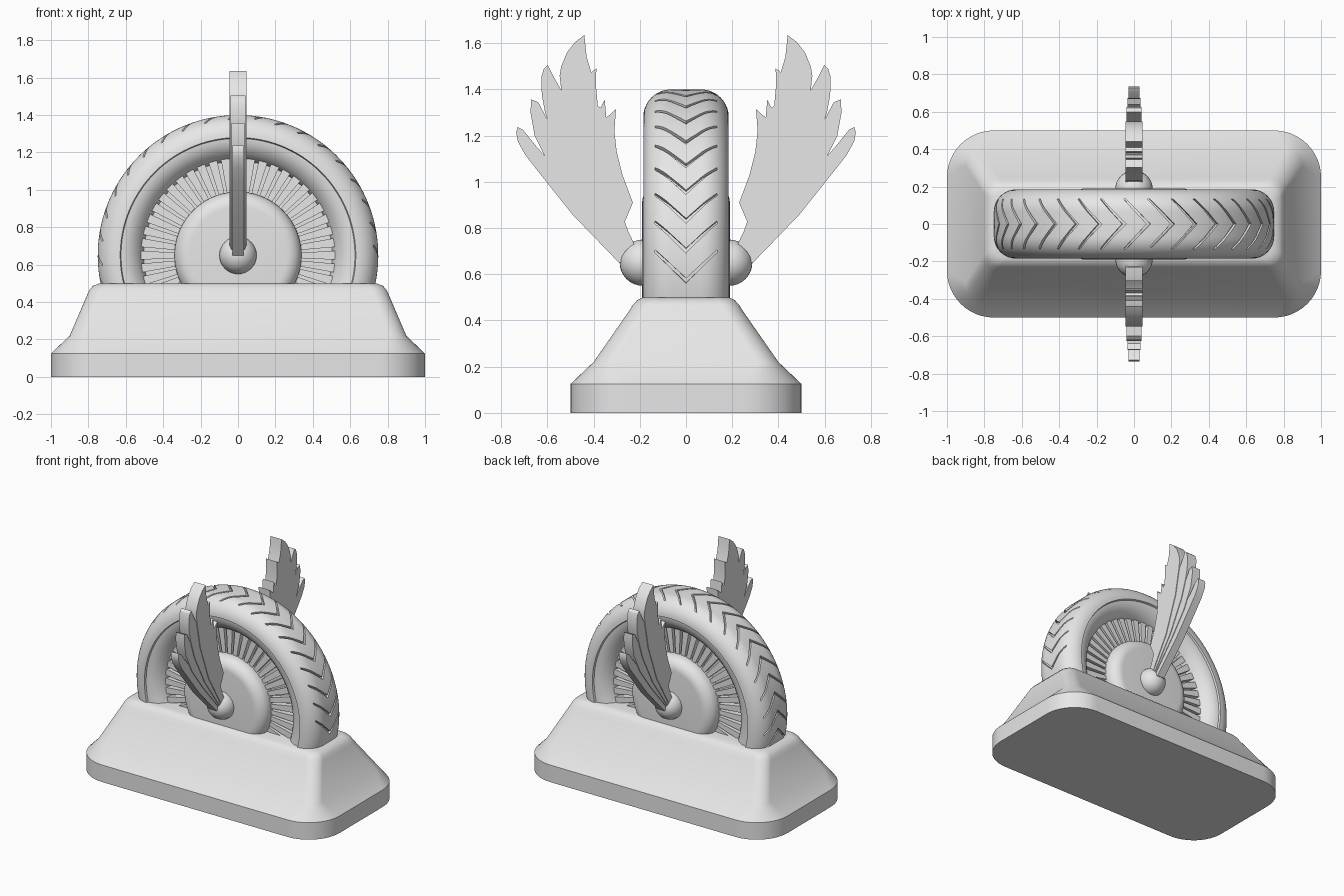
import bpy, bmesh
from math import sin, cos, pi, radians

cube = bpy.data.objects.get("Cube")
if cube:
    bpy.data.objects.remove(cube, do_unlink=True)

AXLE = 0.65  # height of the wheel centre

grey = bpy.data.materials.new("plain_grey")
grey.use_nodes = True
grey.diffuse_color = (0.8, 0.8, 0.8, 1)
for node in grey.node_tree.nodes:
    if node.type == 'BSDF_PRINCIPLED':
        node.inputs["Base Color"].default_value = (0.8, 0.8, 0.8, 1)


def finish(bm, name):
    """Turn a bmesh into a named grey object."""
    bmesh.ops.remove_doubles(bm, verts=bm.verts, dist=0.00001)
    bmesh.ops.recalc_face_normals(bm, faces=bm.faces)
    mesh = bpy.data.meshes.new(name)
    bm.to_mesh(mesh)
    bm.free()
    mesh.materials.append(grey)
    obj = bpy.data.objects.new(name, mesh)
    bpy.context.collection.objects.link(obj)
    return obj


def smooth(obj, angle=30):
    bpy.ops.object.select_all(action='DESELECT')
    obj.select_set(True)
    bpy.context.view_layer.objects.active = obj
    bpy.ops.object.shade_smooth_by_angle(angle=radians(angle))


def loft(bm, rings, caps=True):
    """Skin a row of equal closed rings of points."""
    rows = [[bm.verts.new(p) for p in ring] for ring in rings]
    n = len(rows[0])
    for a, b in zip(rows, rows[1:]):
        for i in range(n):
            j = (i + 1) % n
            bm.faces.new((a[i], a[j], b[j], b[i]))
    if caps:
        bm.faces.new(rows[0])
        bm.faces.new(rows[-1])


def polar(r, y, a):
    """Point at radius r and angle a around the axle."""
    return (r * cos(a), y, AXLE + r * sin(a))


def mirrored(half):
    """Mirror a (radius, y) half profile that starts at y = 0."""
    return half + [(r, -y) for r, y in reversed(half) if y > 0]


def turn(name, profile, start, end, segs):
    """Sweep a closed (radius, y) profile around the axle."""
    bm = bmesh.new()
    rings = [[polar(r, y, radians(start + (end - start) * k / segs))
              for r, y in profile] for k in range(segs + 1)]
    loft(bm, rings, caps=end - start < 360)
    return finish(bm, name)


# Plinth: stacked rounded rectangles
def rounded_rect(hx, hy, r, z, steps=12):
    pts = []
    for q, (sx, sy) in enumerate([(1, 1), (-1, 1), (-1, -1), (1, -1)]):
        for k in range(steps + 1):
            a = (q + k / steps) * pi / 2
            pts.append((sx * (hx - r) + r * cos(a), sy * (hy - r) + r * sin(a), z))
    return pts


bm = bmesh.new()
levels = [(1, 0.5, 0.25, 0), (1, 0.5, 0.25, 0.125), (0.9, 0.4, 0.09, 0.22),
          (0.806, 0.247, 0.08, 0.44), (0.793, 0.23, 0.075, 0.467),
          (0.775, 0.212, 0.07, 0.487), (0.74, 0.188, 0.06, 0.5)]
loft(bm, [rounded_rect(*lv) for lv in levels])
smooth(finish(bm, "plinth"))

# Tyre: rounded shoulders, a crease, then a dished sidewall
half = [(0.75, 0)]
half += [(0.63 + 0.12 * cos(a), 0.065 + 0.12 * sin(a))
         for a in [k * pi / 20 for k in range(11)]]
half += [(0.625, 0.172), (0.61, 0.17), (0.585, 0.163), (0.56, 0.148),
         (0.535, 0.125), (0.515, 0.095), (0.5, 0.05), (0.5, 0)]
profile = half[:-1] + [(r, -y) for r, y in reversed(half[1:-1])]
tyre = turn("tyre", profile, -20, 200, 80)

# Chevron grooves cut into the tread
bm = bmesh.new()
stations = [(-0.135, 0.709), (-0.07, 0.732), (0, 0.733), (0.07, 0.732), (0.135, 0.709)]
for k in range(20):
    rings = []
    for y, floor in stations:
        t = abs(y) / 0.135
        mid = -6 + 10 * k + 10 * t
        w = 0.8 - 0.3 * t
        a, b = radians(mid - w), radians(mid + w)
        rings.append([polar(floor, y, a), polar(0.8, y, a),
                      polar(0.8, y, b), polar(floor, y, b)])
    loft(bm, rings)
cutter = finish(bm, "groove_cutter")
cutter.hide_render = True
mod = tyre.modifiers.new("grooves", 'BOOLEAN')
mod.operation = 'DIFFERENCE'
mod.solver = 'EXACT'
mod.object = cutter
bpy.context.view_layer.update()
deps = bpy.context.evaluated_depsgraph_get()
cut_mesh = bpy.data.meshes.new_from_object(tyre.evaluated_get(deps))
tyre.modifiers.clear()
tyre.data = cut_mesh
bpy.data.objects.remove(cutter, do_unlink=True)
smooth(tyre)

# Wheel disc behind the spokes
turn("wheel_disc", mirrored([(0, 0), (0.52, 0), (0.52, 0.06), (0, 0.06)])[1:],
     0, 360, 64)

# Radial spokes
bm = bmesh.new()
for k in range(48):
    rings = []
    for y in (-0.1, 0.1):
        a, b = radians(7.5 * k - 2.6), radians(7.5 * k + 2.6)
        rings.append([polar(0.3, y, a), polar(0.53, y, a),
                      polar(0.53, y, b), polar(0.3, y, b)])
    loft(bm, rings)
finish(bm, "spokes")

# Hub with a rounded rim
half = [(0.34, 0)] + [(0.26 + 0.08 * cos(a), 0.11 + 0.08 * sin(a))
                      for a in [k * pi / 16 for k in range(9)]] + [(0, 0.19)]
smooth(turn("hub", mirrored(half), 0, 360, 72))

# Wing feathers as (y, z) outlines, from the thick front to the thin back
feathers = [
    ("main", 0.045, [
        (0.2, 0.7), (0.235, 0.745), (0.265, 0.827), (0.23, 0.91), (0.275, 1.03),
        (0.3, 1.13), (0.31, 1.22), (0.303, 1.315), (0.33, 1.29), (0.345, 1.28),
        (0.352, 1.355), (0.37, 1.32), (0.382, 1.33), (0.39, 1.42), (0.388, 1.49),
        (0.41, 1.475), (0.43, 1.54), (0.44, 1.635), (0.48, 1.605), (0.515, 1.56),
        (0.54, 1.5), (0.547, 1.46), (0.54, 1.4), (0.5, 1.2), (0.4, 0.93), (0.25, 0.68)]),
    ("second", 0.04, [
        (0.2, 0.68), (0.53, 1.38), (0.57, 1.45), (0.598, 1.505), (0.615, 1.49),
        (0.626, 1.455), (0.624, 1.377), (0.61, 1.3), (0.56, 1.15), (0.44, 0.92),
        (0.26, 0.67)]),
    ("third", 0.035, [
        (0.2, 0.66), (0.6, 1.27), (0.64, 1.345), (0.67, 1.357), (0.673, 1.3),
        (0.655, 1.2), (0.58, 1.05), (0.45, 0.88), (0.26, 0.66)]),
    ("lower", 0.03, [
        (0.2, 0.65), (0.645, 1.15), (0.705, 1.225), (0.728, 1.237), (0.735, 1.215),
        (0.728, 1.175), (0.695, 1.115), (0.64, 1.045), (0.49, 0.857), (0.29, 0.65)]),
]

for side, sign in (("front", -1), ("back", 1)):
    for name, hx, outline in feathers:
        bm = bmesh.new()
        loft(bm, [[(x, sign * y, z) for y, z in outline] for x in (-hx, hx)])
        smooth(finish(bm, f"{side}_wing_{name}_feather"))
    # Ball at the wing root
    bpy.ops.mesh.primitive_uv_sphere_add(segments=32, ring_count=16, radius=0.1,
                                         location=(0, sign * 0.187, AXLE))
    ball = bpy.context.object
    ball.name = f"{side}_axle_ball"
    ball.data.materials.append(grey)
    smooth(ball, 60)
